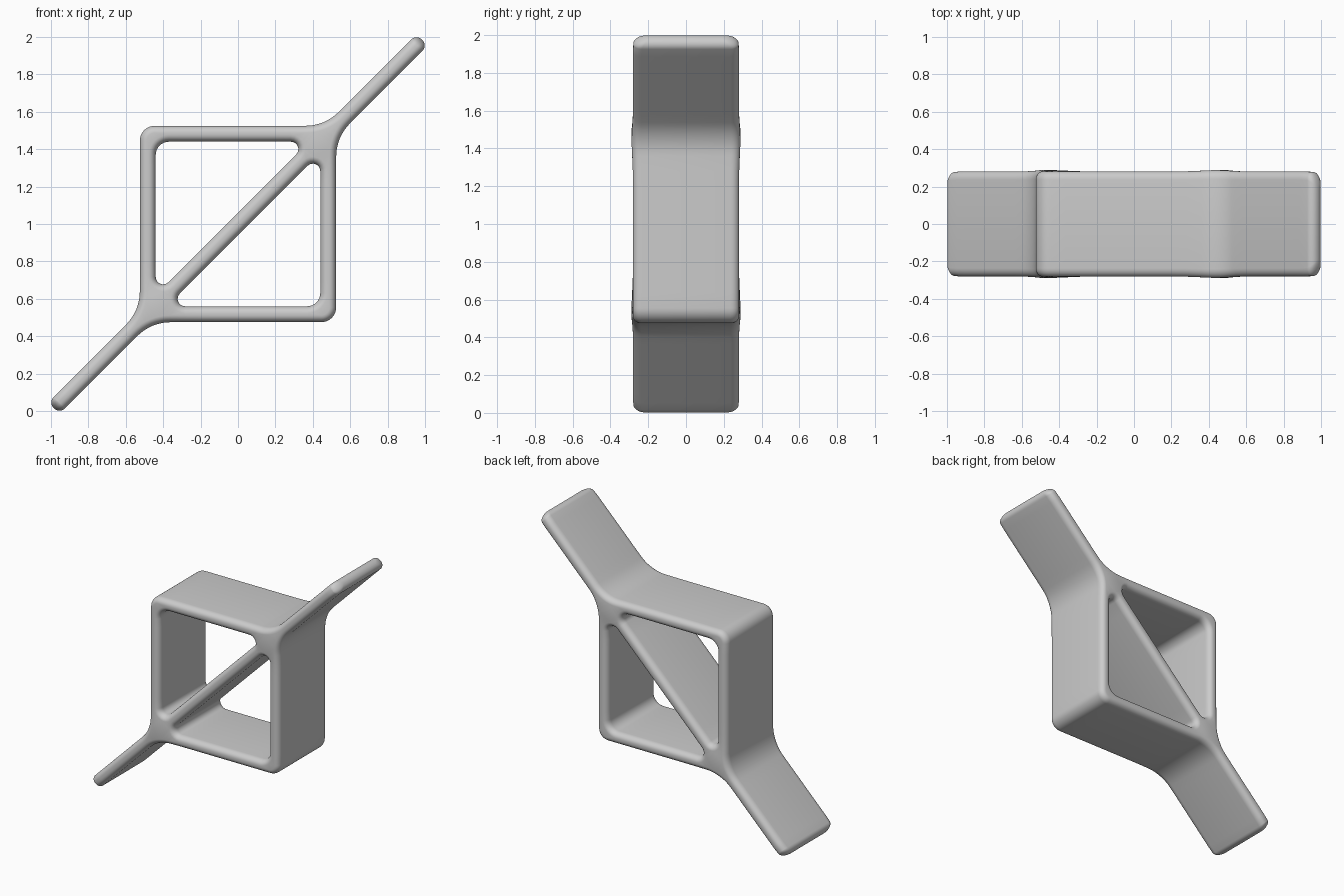
import bpy, bmesh, math
from mathutils import Vector

cube = bpy.data.objects.get("Cube")
if cube:
    bpy.data.objects.remove(cube, do_unlink=True)

OUTER, INNER = 0.525, 0.44      # half sizes of the square frame
HALF = 0.043                    # half thickness of the diagonal slab
W = HALF * math.sqrt(2)
REACH = 1.393                   # half length of the slab
DEPTH = 0.281                   # half depth of the whole body
EDGE, EDGE_Y = 0.037, 0.045     # rounding of the front and back rims


def rounded_loop(corners, inset, arc=8, cuts=10):
    """Rounded polygon, moved into the material (on its left) by inset."""
    pts = [Vector(c[:2]) for c in corners]
    arcs = []
    for i, p in enumerate(pts):
        r = corners[i][2]
        a = (p - pts[i - 1]).normalized()
        b = (pts[(i + 1) % len(pts)] - p).normalized()
        turn = a.cross(b)
        side = 1 if turn > 0 else -1
        angle = math.acos(max(-1, min(1, a.dot(b))))
        left = Vector((-a.y, a.x))
        centre = p - a * r * math.tan(angle / 2) + left * r * side
        radius = r - inset * side
        arcs.append([centre + (-left * side * math.cos(angle * k / arc)
                               + a * math.sin(angle * k / arc)) * radius
                     for k in range(arc + 1)])
    loop = []
    for i, points in enumerate(arcs):
        loop += points
        end = arcs[(i + 1) % len(arcs)][0]
        loop += [points[-1].lerp(end, k / cuts) for k in range(1, cuts)]
    return loop


def opposite(corners):
    return [(-x, -z, r) for x, z, r in corners]


# Outline of the frame and slab, and the two triangular openings
e, k = REACH / math.sqrt(2), HALF / math.sqrt(2)
half_outline = [(e + k, e - k, HALF - 0.001), (e - k, e + k, HALF - 0.001),
                (OUTER - W, OUTER, 0.25), (-OUTER, OUTER, 0.08),
                (-OUTER, W - OUTER, 0.25)]
opening = [(-INNER, INNER, 0.07), (INNER - W, INNER, 0.04),
           (-INNER, W - INNER, 0.04)]
contours = [half_outline + opposite(half_outline), opening, opposite(opening)]

# Section through the depth: rounded front rim, straight wall, rounded back rim
STEPS = 6
rim = []
for s in range(STEPS + 1):
    t = math.pi / 2 * s / STEPS
    rim.append((EDGE * (1 - math.sin(t)), -(DEPTH - EDGE_Y) - EDGE_Y * math.cos(t)))
section = rim + [(inset, -y) for inset, y in reversed(rim)]

bm = bmesh.new()
caps = [[], []]
for corners in contours:
    rings = [[bm.verts.new((p.x, y, p.y + 1)) for p in rounded_loop(corners, inset)]
             for inset, y in section]
    n = len(rings[0])
    for low, high in zip(rings, rings[1:]):
        for i in range(n):
            j = (i + 1) % n
            bm.faces.new((low[i], low[j], high[j], high[i]))
    for cap, ring in zip(caps, (rings[0], rings[-1])):
        cap += [bm.edges.get((ring[i], ring[(i + 1) % n])) for i in range(n)]
for cap, facing in zip(caps, (-1, 1)):
    bmesh.ops.triangle_fill(bm, edges=cap, use_beauty=True, normal=(0, facing, 0))

# Swell the two junctions slightly and round the corners of the slab tips
TIP = 0.06
for v in bm.verts:
    x, z = v.co.x, v.co.z - 1
    gap = (abs(x) - 0.45) ** 2 + (abs(z) - 0.45) ** 2
    if x * z > 0:
        v.co.y *= 1 + 0.03 * math.exp(-gap / 0.012)
    past = (abs(x + z) / math.sqrt(2) - (REACH - TIP)) / TIP
    if past > 0:
        v.co.y *= 1 - TIP / DEPTH * (1 - math.sqrt(max(0, 1 - past * past)))

bmesh.ops.recalc_face_normals(bm, faces=bm.faces)
mesh = bpy.data.meshes.new("square_frame_with_diagonal_slab")
bm.to_mesh(mesh)
bm.free()

# Plain grey finish
grey = bpy.data.materials.new("plain_grey")
grey.use_nodes = True
grey.diffuse_color = (0.6, 0.6, 0.6, 1)
grey.node_tree.nodes["Principled BSDF"].inputs["Base Color"].default_value = (0.6, 0.6, 0.6, 1)
mesh.materials.append(grey)

body = bpy.data.objects.new("square_frame_with_diagonal_slab", mesh)
bpy.context.collection.objects.link(body)
bpy.ops.object.select_all(action='DESELECT')
body.select_set(True)
bpy.context.view_layer.objects.active = body
bpy.ops.object.shade_smooth_by_angle(angle=math.radians(40))
